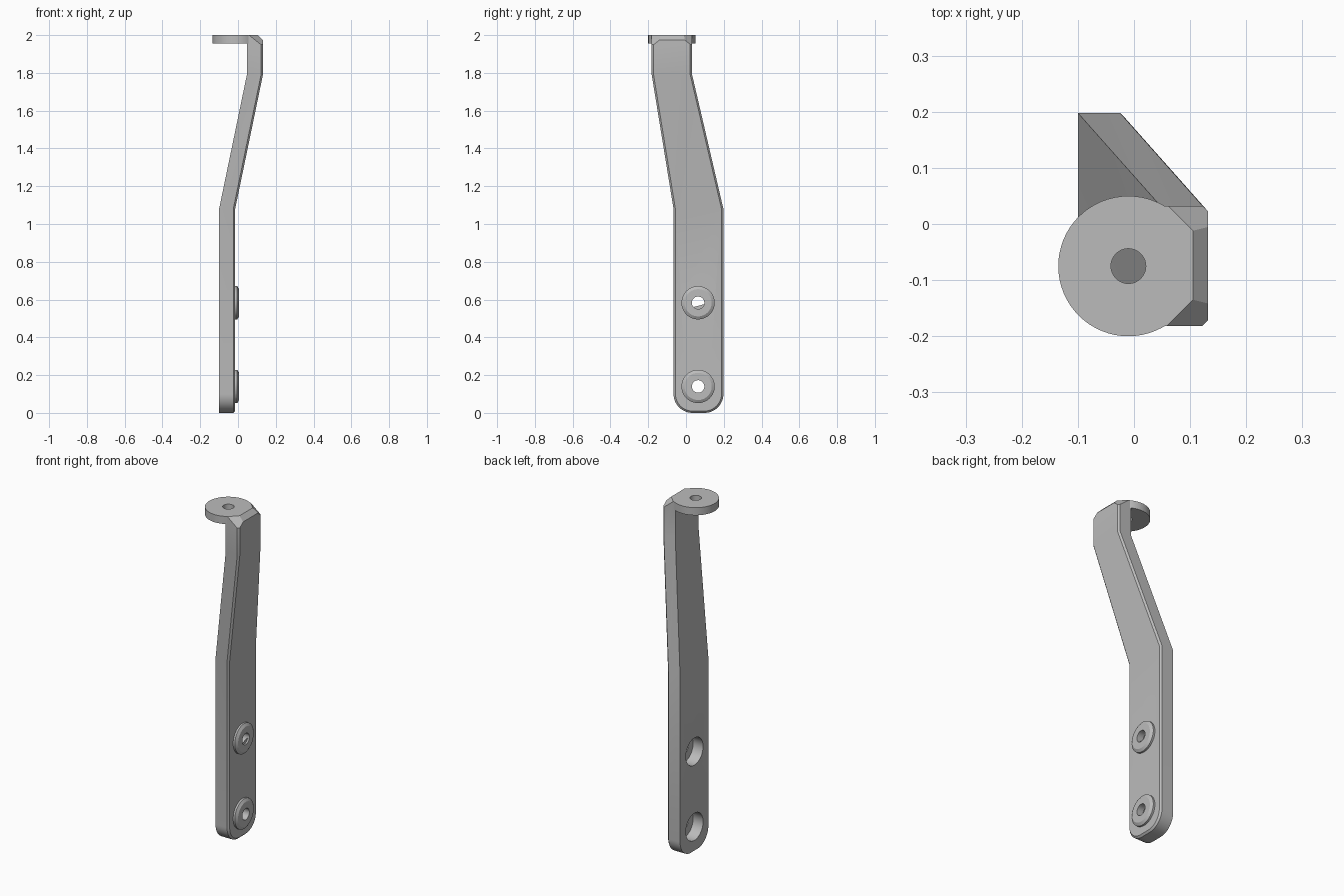
import bpy, bmesh, math
from mathutils import Vector, Matrix

if "Cube" in bpy.data.objects:
    bpy.data.objects.remove(bpy.data.objects["Cube"])

grey = bpy.data.materials.new("plain grey")
grey.use_nodes = True
colour = (0.5, 0.5, 0.5, 1)
grey.diffuse_color = colour
grey.node_tree.nodes["Principled BSDF"].inputs["Base Color"].default_value = colour


def finish(bm, name, helper=False):
    bmesh.ops.recalc_face_normals(bm, faces=bm.faces)
    mesh = bpy.data.meshes.new(name)
    bm.to_mesh(mesh)
    bm.free()
    mesh.materials.append(grey)
    obj = bpy.data.objects.new(name, mesh)
    bpy.context.collection.objects.link(obj)
    if helper:
        obj.hide_render = True
        obj.hide_viewport = True
        obj.display_type = 'WIRE'
    return obj


def add_cylinder(bm, centre, r1, r2, depth, along_x=False):
    turn = Matrix.Rotation(math.pi / 2, 4, 'Y') if along_x else Matrix()
    bmesh.ops.create_cone(bm, cap_ends=True, segments=64, radius1=r1, radius2=r2,
                          depth=depth, matrix=Matrix.Translation(centre) @ turn)


def boolean(target, cutter, operation):
    mod = target.modifiers.new(cutter.name, 'BOOLEAN')
    mod.operation = operation
    mod.solver = 'EXACT'
    mod.object = cutter


def trim_top(bm):
    # Sloped outer edge and the two sloped corners of the head
    for point, normal in (((0.105, 0, 2), (1, 0, 1)),
                          ((0.105, -0.135, 2), (0.8, -0.8, 1)),
                          ((0.105, -0.012, 2), (0.8, 0.8, 1))):
        geom = bm.verts[:] + bm.edges[:] + bm.faces[:]
        cut = bmesh.ops.bisect_plane(bm, geom=geom, plane_co=point,
                                     plane_no=Vector(normal).normalized(), clear_outer=True)
        edges = [e for e in cut["geom_cut"] if isinstance(e, bmesh.types.BMEdge)]
        bmesh.ops.holes_fill(bm, edges=edges)


# Arm: horizontal sections with a bevelled outer face, rounded foot, bent middle
bevel, radius, half = 0.01, 0.1, 0.132
rows = []  # height, bevel height, y centre, half width, bevel half width, x shift
for i in range(13):
    t = math.pi / 2 * i / 12
    s, c = math.sin(t), math.cos(t)
    rows.append((radius * (1 - c), radius - (radius - bevel) * c, 0.066,
                 half - radius + radius * s, half - radius + (radius - bevel) * s, 0))
for z, y, h, x in ((1.08, 0.066, half, 0), (1.79, -0.0745, 0.107, 0.147),
                   (2.0, -0.0745, 0.107, 0.147)):
    rows.append((z, z, y, h, h - bevel, x))

bm = bmesh.new()
rings = []
for z, zf, y, h, hf, x in rows:
    section = ((-0.1, -h, z), (-0.025, -h, z), (-0.015, -hf, zf),
               (-0.015, hf, zf), (-0.025, h, z), (-0.1, h, z))
    rings.append([bm.verts.new((x + a, y + b, c)) for a, b, c in section])
for low, high in zip(rings, rings[1:]):
    for k in range(6):
        n = (k + 1) % 6
        bm.faces.new((low[k], low[n], high[n], high[k]))
foot = rings[0]
bm.faces.new((foot[0], foot[1], foot[4], foot[5]))
bm.faces.new((foot[1], foot[2], foot[3], foot[4]))
bm.faces.new(rings[-1])
trim_top(bm)
arm = finish(bm, "arm")

# Round mounting plate at the top
bm = bmesh.new()
add_cylinder(bm, (-0.01, -0.075, 1.9775), 0.125, 0.125, 0.045)
trim_top(bm)
boolean(arm, finish(bm, "top_plate", True), 'UNION')

# Raised collars, stepped bores and the plate hole
holes = (0.14, 0.583)
for n, z in enumerate(holes):
    bm = bmesh.new()
    add_cylinder(bm, (-0.019, 0.064, z), 0.088, 0.088, 0.03, True)
    boolean(arm, finish(bm, f"collar_base_{n}", True), 'UNION')
    bm = bmesh.new()
    add_cylinder(bm, (0.001, 0.064, z), 0.088, 0.072, 0.01, True)
    boolean(arm, finish(bm, f"collar_rim_{n}", True), 'UNION')
for n, z in enumerate(holes):
    for name, r, x, depth in (("bore", 0.08, -0.09, 0.11), ("screw_hole", 0.033, 0, 0.3)):
        bm = bmesh.new()
        add_cylinder(bm, (x, 0.064, z), r, r, depth, True)
        boolean(arm, finish(bm, f"{name}_{n}", True), 'DIFFERENCE')
bm = bmesh.new()
add_cylinder(bm, (-0.01, -0.075, 1.98), 0.031, 0.031, 0.2)
boolean(arm, finish(bm, "plate_hole", True), 'DIFFERENCE')

# Bake the cuts, drop the helpers and shade
bpy.context.view_layer.update()
depsgraph = bpy.context.evaluated_depsgraph_get()
baked = bpy.data.meshes.new_from_object(arm.evaluated_get(depsgraph))
helpers = [m.object for m in arm.modifiers]
arm.modifiers.clear()
arm.data = baked
arm.name = "bracket_arm"
for obj in helpers:
    bpy.data.objects.remove(obj)
bpy.ops.object.select_all(action='DESELECT')
arm.select_set(True)
bpy.context.view_layer.objects.active = arm
bpy.ops.object.shade_smooth_by_angle(angle=math.radians(25))
